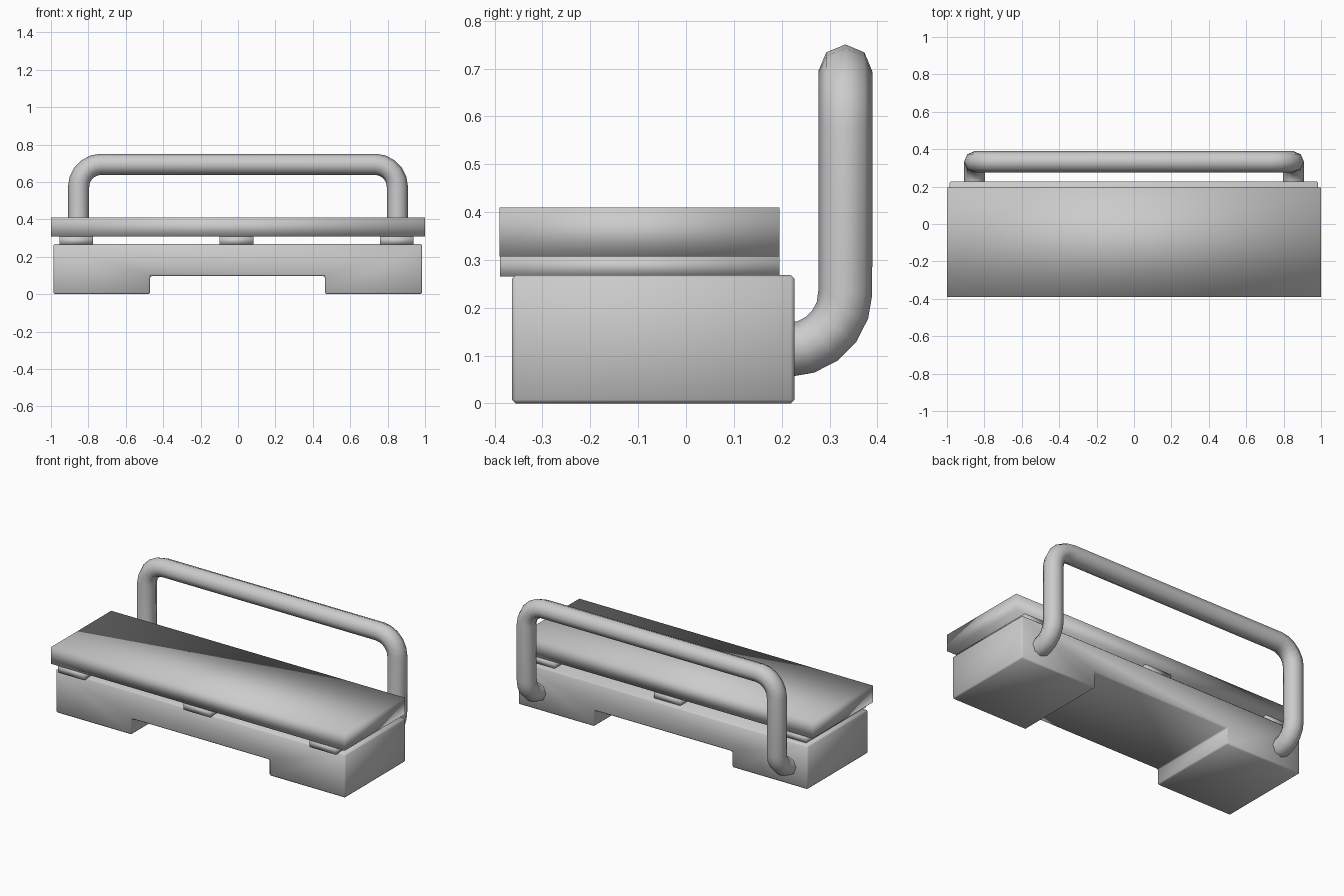
import bpy, bmesh, math
from mathutils import Vector

if "Cube" in bpy.data.objects:
    bpy.data.objects.remove(bpy.data.objects["Cube"])


def extrude_profile(name, profile, y0, y1, bevel=0.0):
    """Extrude an x-z outline along y."""
    bm = bmesh.new()
    face = bm.faces.new([bm.verts.new((x, y0, z)) for x, z in profile])
    ext = bmesh.ops.extrude_face_region(bm, geom=[face])
    verts = [v for v in ext["geom"] if isinstance(v, bmesh.types.BMVert)]
    bmesh.ops.translate(bm, verts=verts, vec=(0, y1 - y0, 0))
    bmesh.ops.recalc_face_normals(bm, faces=bm.faces)
    for f in bm.faces:
        f.smooth = True
    mesh = bpy.data.meshes.new(name)
    bm.to_mesh(mesh)
    bm.free()
    ob = bpy.data.objects.new(name, mesh)
    bpy.context.collection.objects.link(ob)
    if bevel:
        mod = ob.modifiers.new("bevel", "BEVEL")
        mod.width = bevel
        mod.segments = 1
    return ob


def rect(x0, x1, z0, z1):
    return [(x0, z0), (x1, z0), (x1, z1), (x0, z1)]


def fillet(before, corner, after, radius, steps):
    """Arc points rounding a right-angled corner."""
    a = (Vector(before) - Vector(corner)).normalized() * radius
    b = (Vector(after) - Vector(corner)).normalized() * radius
    centre = Vector(corner) + a + b
    angles = [math.pi / 2 * i / steps for i in range(steps + 1)]
    return [centre - b * math.cos(t) - a * math.sin(t) for t in angles]


# Base with an arch between the two feet
extrude_profile("base", [(-0.987, 0), (-0.47, 0), (-0.47, 0.097), (0.465, 0.097),
                         (0.465, 0), (0.985, 0), (0.985, 0.268), (-0.987, 0.268)],
                -0.364, 0.227, 0.008)

# Spacers under the seat
for i, x in enumerate((-0.865, -0.008, 0.848)):
    extrude_profile(f"spacer_{i + 1}", rect(x - 0.09, x + 0.09, 0.265, 0.307), -0.389, 0.195)

# Seat slab
extrude_profile("seat", rect(-1, 1, 0.307, 0.41), -0.39, 0.195)

# Tubular back rail
lx, ry, top, low = 0.852, 0.333, 0.694, 0.112
keys = [(-lx, 0.17, low), (-lx, ry, low), (-lx, ry, top),
        (lx, ry, top), (lx, ry, low), (lx, 0.17, low)]
path = [Vector(keys[0])]
for k in range(1, 5):
    path += fillet(keys[k - 1], keys[k], keys[k + 1], 0.12, 5)
path.append(Vector(keys[-1]))
curve = bpy.data.curves.new("back_rail", "CURVE")
curve.dimensions = "3D"
curve.bevel_depth = 0.0565
curve.bevel_resolution = 2
curve.use_fill_caps = True
spline = curve.splines.new("POLY")
spline.points.add(len(path) - 1)
for point, co in zip(spline.points, path):
    point.co = (*co, 1)
spline.use_smooth = True
rail = bpy.data.objects.new("back_rail", curve)
bpy.context.collection.objects.link(rail)
